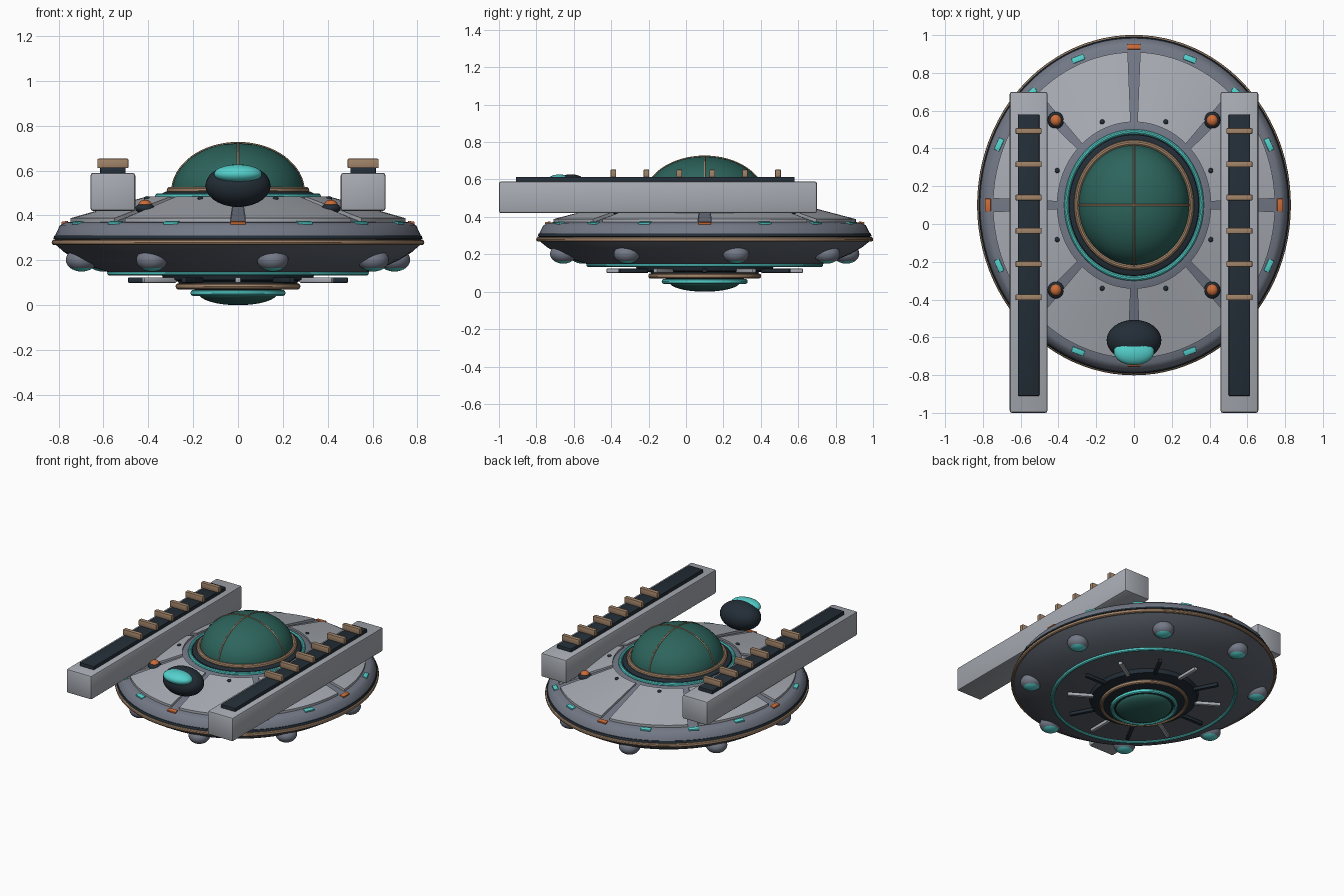
import bpy, bmesh
from math import sin, cos, pi, radians, atan2
from mathutils import Matrix, Vector

if "Cube" in bpy.data.objects:
    bpy.data.objects.remove(bpy.data.objects["Cube"])

SX, CY = 0.922, 0.1      # the saucer is slightly oval and set back


def material(name, r, g, b):
    m = bpy.data.materials.new(name)
    m.use_nodes = True
    m.diffuse_color = (r, g, b, 1)
    bsdf = next(n for n in m.node_tree.nodes if n.type == 'BSDF_PRINCIPLED')
    bsdf.inputs["Base Color"].default_value = (r, g, b, 1)
    return m


LIGHT = material("light_grey", .39, .41, .45)
HULL = material("hull_grey", .17, .19, .24)
LOWER = material("lower_hull_grey", .11, .125, .155)
DARK = material("dark_navy", .017, .027, .038)
TEAL = material("glowing_teal", .09, .64, .61)
TAN = material("tan_metal", .36, .23, .14)
ORANGE = material("orange_light", .60, .15, .04)
GLASS = material("green_glass", .026, .127, .107)


def finish(name, bm, mats, angle=35):
    bmesh.ops.recalc_face_normals(bm, faces=bm.faces)
    me = bpy.data.meshes.new(name)
    bm.to_mesh(me)
    bm.free()
    for m in mats:
        me.materials.append(m)
    me.polygons.foreach_set("use_smooth", [True] * len(me.polygons))
    me.set_sharp_from_angle(angle=radians(angle))
    ob = bpy.data.objects.new(name, me)
    bpy.context.collection.objects.link(ob)
    return ob


def lathe(name, profile, mat, start=0, end=360, steps=96, closed=False):
    """Sweep (radius, height) points round the saucer axis."""
    bm = bmesh.new()
    full = end - start >= 360
    rows = []
    for i in range(steps if full else steps + 1):
        a = radians(start + (end - start) * i / steps)
        rows.append([bm.verts.new((r * cos(a) * SX, r * sin(a) + CY, z)) for r, z in profile])
    n = len(profile)
    for i in range(steps):
        p, q = rows[i], rows[(i + 1) % len(rows)]
        for j in range(n if closed else n - 1):
            k = (j + 1) % n
            bm.faces.new((p[j], q[j], q[k], p[k]))
    if not full:
        bm.faces.new(rows[0])
        bm.faces.new(rows[-1])
    bmesh.ops.remove_doubles(bm, verts=bm.verts, dist=1e-5)
    return finish(name, bm, [mat])


def ring(name, r, z, thick, mat):
    section = [(r + thick * cos(t * pi / 5), z + thick * sin(t * pi / 5)) for t in range(10)]
    return lathe(name, section, mat, closed=True)


def ellipsoid(name, loc, size, mat, mat2=None, cut=0):
    """Optional second colour below height cut on the unit sphere."""
    bm = bmesh.new()
    bmesh.ops.create_uvsphere(bm, u_segments=32, v_segments=20, radius=1)
    for f in bm.faces:
        if mat2 and f.calc_center_median().z < cut:
            f.material_index = 1
    bmesh.ops.transform(bm, matrix=Matrix.LocRotScale(Vector(loc), None, Vector(size)), verts=bm.verts)
    return finish(name, bm, [mat, mat2] if mat2 else [mat], 60)


def box(name, loc, size, mat, bevel=0.0, rot=None):
    bm = bmesh.new()
    bmesh.ops.create_cube(bm, size=1, matrix=Matrix.Diagonal((*size, 1)))
    if bevel:
        bmesh.ops.bevel(bm, geom=bm.edges[:], offset=bevel, segments=2, profile=.5, affect='EDGES')
    m = Matrix.Translation(loc) @ (rot.to_matrix().to_4x4() if rot else Matrix())
    bmesh.ops.transform(bm, matrix=m, verts=bm.verts)
    return finish(name, bm, [mat])


def at(r, deg, z):
    a = radians(deg)
    return Vector((r * cos(a) * SX, r * sin(a) + CY, z))


def facing(deg, pitch=0):
    """Local x points outward across the oval, tipped down by pitch."""
    a = radians(deg)
    out = Vector((cos(a) * SX, sin(a), 0))
    return Matrix.Rotation(atan2(out.y, out.x), 3, 'Z').to_quaternion() @ \
        Matrix.Rotation(radians(pitch), 3, 'Y').to_quaternion()


# Saucer shell
lathe("upper_hull", [(0, .485), (.40, .483), (.43, .476), (.80, .373), (.84, .368),
                     (.862, .355), (.88, .32), (.885, .308)], HULL)
lathe("rim_groove", [(.87, .312), (.888, .31), (.893, .296), (.87, .29)], DARK)
ring("rim_trim", .888, .28, .013, TAN)
lathe("lower_hull", [(.885, .272), (.84, .236), (.78, .202), (.71, .172), (.63, .148),
                     (.60, .14), (0, .135)], LOWER)
ring("underside_glow_ring", .62, .144, .013, TEAL)

# Eight raised panels with rivets between the ribs
for i in range(8):
    mid = 22.5 + 45 * i
    lathe("hull_panel", [(.44, .485), (.81, .388), (.81, .366), (.44, .46)], LIGHT,
          mid - 20, mid + 20, 12, True)
    ellipsoid("panel_rivet", at(.477, mid, .476), (.013, .013, .01), DARK)

# Rim marker lights
for i in range(16):
    mat = ORANGE if i % 4 == 0 else TEAL
    box("rim_marker", at(.838, 22.5 * i, .367), (.03, .068, .014), mat, .003, facing(22.5 * i, 10))

# Diagonal beacon lights
for deg in range(45, 360, 90):
    ellipsoid("beacon_base", at(.635, deg, .432), (.043, .045, .024), DARK)
    ellipsoid("beacon_lamp", at(.635, deg, .445), (.03, .031, .025), ORANGE)

# Cockpit dome, collar and frame
ring("dome_glow_ring", .388, .486, .013, TEAL)
lathe("dome_collar", [(.375, .48), (.372, .496), (.35, .506), (.30, .506)], DARK)
ring("dome_trim", .329, .512, .016, TAN)
DOME_R, DOME_H = .318, .218
lathe("dome_glass", [(DOME_R * cos(t * pi / 24), .505 + DOME_H * sin(t * pi / 24))
                     for t in range(13)], GLASS)
for axis in range(2):
    cu = bpy.data.curves.new("dome_frame", 'CURVE')
    cu.dimensions, cu.bevel_depth, cu.bevel_resolution = '3D', .005, 2
    sp = cu.splines.new('POLY')
    sp.points.add(32)
    for i, p in enumerate(sp.points):
        t = pi * i / 32
        p.co = (*at(DOME_R * cos(t), 90 * axis, .505 + DOME_H * sin(t)), 1)
    cu.materials.append(TAN)
    bpy.context.collection.objects.link(bpy.data.objects.new("dome_frame", cu))

# Front sensor pod
ellipsoid("sensor_pod", (0, -.615, .533), (.145, .108, .095), DARK)
ellipsoid("sensor_eye", (0, -.677, .585), (.107, .07, .042), TEAL)

# Side rails with a dark channel and cross bars
for side in (-1, 1):
    x = side * .558
    box("side_rail", (x, -.15, .505), (.2, 1.7, .17), LIGHT, .012)
    box("rail_channel", (x, -.165, .596), (.113, 1.49, .036), DARK, .004)
    for i in range(6):
        box("rail_cross_bar", (x, .492 - .176 * i, .632), (.138, .03, .042), TAN, .004)

# Underside thruster pods with glowing tips
for i in range(8):
    ellipsoid("thruster_pod", at(.775, 12.5 + 45 * i, .202), (.07, .07, .052), HULL, TEAL, -.72)

# Underside hub, rings and lens
lathe("hub_plate", [(.37, .14), (.36, .112), (.29, .105), (.28, .08), (.21, .07), (.20, .05), (0, .05)], DARK)
ring("hub_trim", .288, .084, .014, TAN)
ring("hub_glow_ring", .216, .055, .014, TEAL)
lathe("hub_lens", [(.19 * cos(t * pi / 16), .053 - .053 * sin(t * pi / 16)) for t in range(9)], GLASS)

# Alternating landing spokes
for i in range(12):
    box("hub_spoke", at(.44, 30 * i, .112), (.17, .025, .024), LIGHT if i % 2 else DARK, .005, facing(30 * i))
